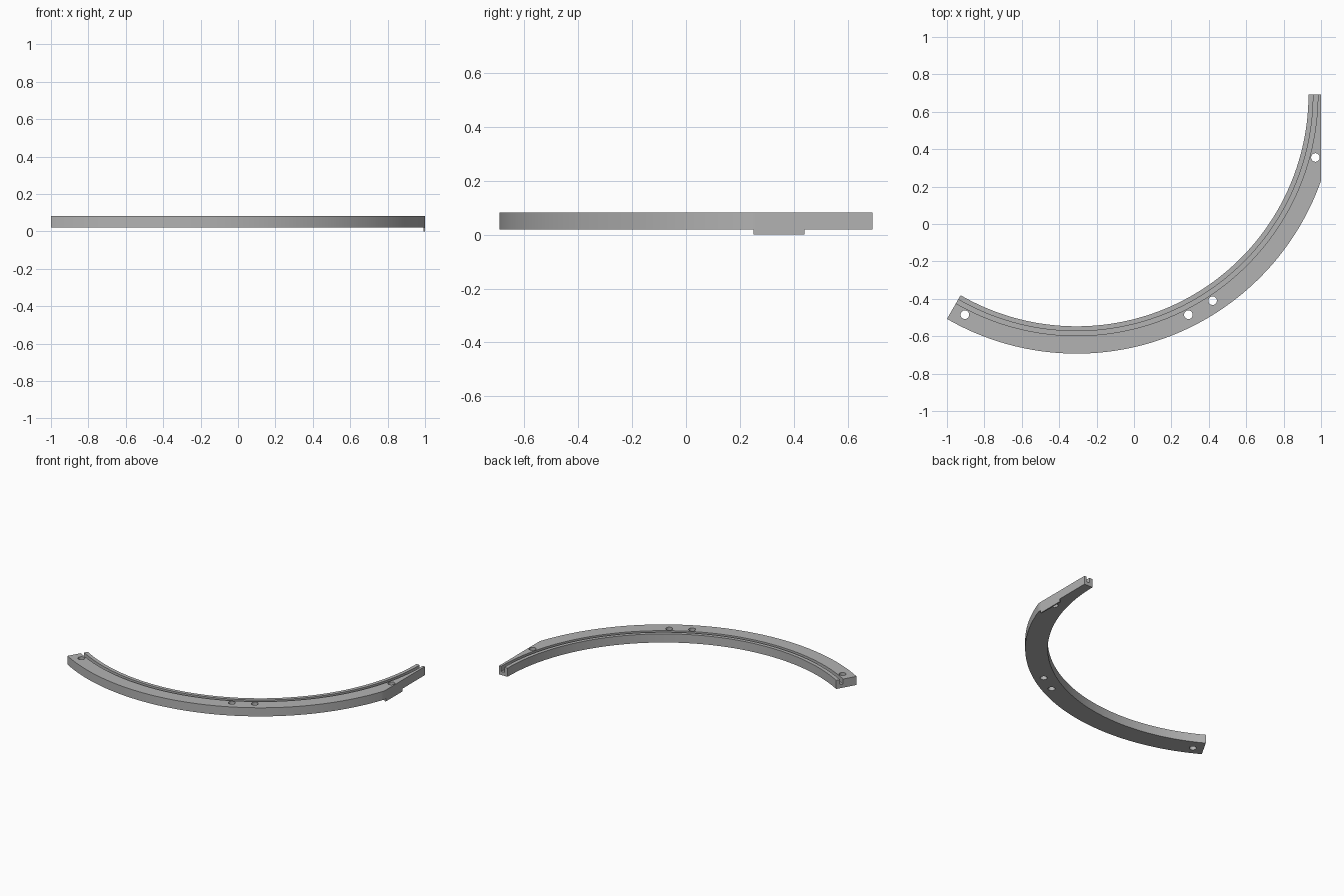
import bpy
import bmesh
from math import acos, cos, sin, radians, pi

if "Cube" in bpy.data.objects:
    bpy.data.objects.remove(bpy.data.objects["Cube"], do_unlink=True)

# Arc layout
CX, CY = -0.307, 0.693
R_IN, R_OUT, R_HOLES = 1.24, 1.386, 1.321
GROOVE_IN, GROOVE_OUT, GROOVE_Z = 1.266, 1.29, 0.045
Z0, Z1 = 0.02, 0.082
FLAT = 1.0 - CX          # flat trimmed side, measured from the arc centre

grey = bpy.data.materials.new("mid grey")
grey.use_nodes = True
grey.diffuse_color = (0.45, 0.45, 0.45, 1)
grey.node_tree.nodes["Principled BSDF"].inputs["Base Color"].default_value = grey.diffuse_color


def make_object(name, bm):
    bmesh.ops.recalc_face_normals(bm, faces=bm.faces[:])
    mesh = bpy.data.meshes.new(name)
    bm.to_mesh(mesh)
    bm.free()
    mesh.materials.append(grey)
    obj = bpy.data.objects.new(name, mesh)
    bpy.context.collection.objects.link(obj)
    return obj


# Curved rail: grooved profile swept along the arc, outer edge cut by the flat
def section(angle):
    outer = min(R_OUT, FLAT / max(cos(angle), 0.01))
    profile = [(R_IN, Z0), (outer, Z0), (outer, Z1), (GROOVE_OUT, Z1),
               (GROOVE_OUT, GROOVE_Z), (GROOVE_IN, GROOVE_Z),
               (GROOVE_IN, Z1), (R_IN, Z1)]
    return [(CX + r * cos(angle), CY + r * sin(angle), z) for r, z in profile]


corner = -acos(FLAT / R_OUT)
steps = 100
angles = [radians(-120) + (corner + radians(120)) * i / steps for i in range(steps + 1)]
angles += [corner * (1 - i / 20) for i in range(1, 21)]

bm = bmesh.new()
rings = [[bm.verts.new(p) for p in section(a)] for a in angles]
for a, b in zip(rings, rings[1:]):
    for i in range(len(a)):
        j = (i + 1) % len(a)
        bm.faces.new((a[i], a[j], b[j], b[i]))
bm.faces.new(rings[0])
bm.faces.new(rings[-1])
rail = make_object("curved_rail", bm)

# Screw holes through the rail
bm = bmesh.new()
for degrees in (-116.9, -63.1, -56.6, -14.8):
    a = radians(degrees)
    made = bmesh.ops.create_cone(bm, cap_ends=True, segments=32, radius1=0.023,
                                 radius2=0.023, depth=0.3)
    bmesh.ops.translate(bm, verts=made["verts"],
                        vec=(CX + R_HOLES * cos(a), CY + R_HOLES * sin(a), 0.05))
cutter = make_object("hole_cutter", bm)
cutter.hide_render = True

cut = rail.modifiers.new("holes", "BOOLEAN")
cut.operation = "DIFFERENCE"
cut.solver = "EXACT"
cut.object = cutter
bpy.context.view_layer.objects.active = rail
bpy.ops.object.select_all(action="DESELECT")
rail.select_set(True)
bpy.ops.object.modifier_apply(modifier=cut.name)
bpy.data.objects.remove(cutter, do_unlink=True)
bpy.ops.object.shade_smooth_by_angle(angle=pi / 6)

# Thin tab hanging under the flat side
bm = bmesh.new()
bmesh.ops.create_cube(bm, size=1)
bmesh.ops.scale(bm, verts=bm.verts, vec=(0.009, 0.19, 0.022))
bmesh.ops.translate(bm, verts=bm.verts, vec=(0.9955, 0.345, 0.011))
make_object("lower_tab", bm)
